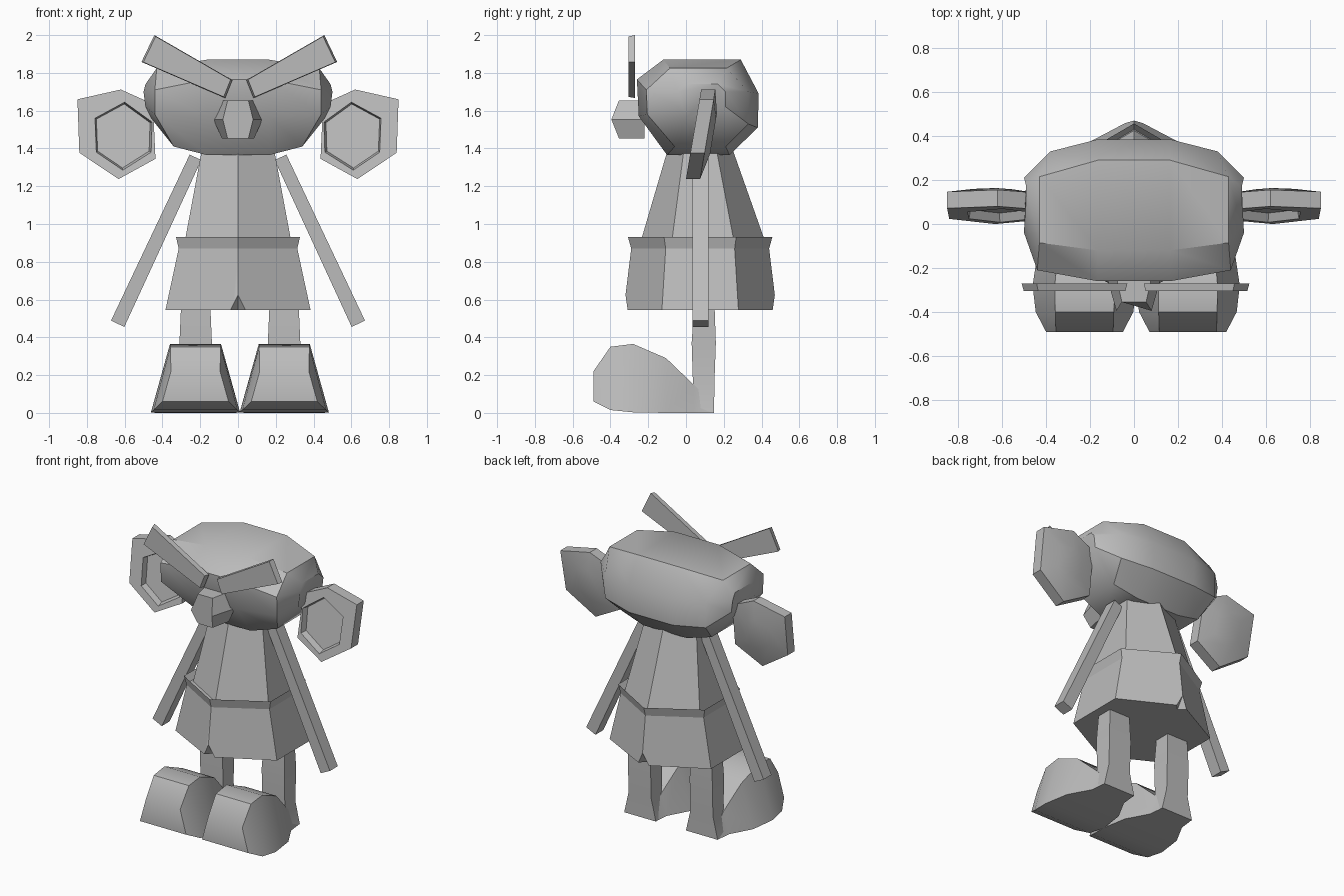
import bpy, bmesh, math
from mathutils import Vector

cube = bpy.data.objects.get("Cube")
if cube:
    bpy.data.objects.remove(cube, do_unlink=True)

GREY = (0.5, 0.5, 0.5, 1)
grey = bpy.data.materials.new("plain_grey")
grey.use_nodes = True
grey.diffuse_color = GREY
grey.node_tree.nodes["Principled BSDF"].inputs["Base Color"].default_value = GREY


def loft(name, rings, angle=35):
    """Skin equal-length rings of points and cap both ends."""
    bm = bmesh.new()
    loops = [[bm.verts.new(p) for p in ring] for ring in rings]
    n = len(loops[0])
    for a, b in zip(loops, loops[1:]):
        for i in range(n):
            j = (i + 1) % n
            bm.faces.new((a[i], a[j], b[j], b[i]))
    bm.faces.new(loops[0])
    bm.faces.new(loops[-1])
    bmesh.ops.recalc_face_normals(bm, faces=bm.faces)
    mesh = bpy.data.meshes.new(name)
    bm.to_mesh(mesh)
    bm.free()
    mesh.materials.append(grey)
    ob = bpy.data.objects.new(name, mesh)
    bpy.context.collection.objects.link(ob)
    bpy.ops.object.select_all(action='DESELECT')
    ob.select_set(True)
    bpy.context.view_layer.objects.active = ob
    bpy.ops.object.shade_smooth_by_angle(angle=math.radians(angle))
    return ob


def pair(name, rings, centre=0.0):
    """Make the left (+x) part and its mirrored right twin."""
    for side, s in (("left", 1), ("right", -1)):
        loft(f"{side}_{name}", [[(centre + s * x, y, z) for x, y, z in r] for r in rings])


def hexagon(half_width, ry, z, cy=0.075):
    pts = []
    for i in range(6):
        a = math.radians(60 * i - 90)
        pts.append((half_width / math.cos(math.pi / 6) * math.cos(a), cy + ry * math.sin(a), z))
    return pts


# Six-sided torso flowing into a skirt with a raised rim
body = loft("body_and_skirt", [
    hexagon(0.19, 0.17, 1.40),
    hexagon(0.285, 0.335, 0.89, 0.09),
    hexagon(0.30, 0.355, 0.89),
    hexagon(0.328, 0.382, 0.93),
    hexagon(0.314, 0.365, 0.87),
    hexagon(0.384, 0.405, 0.545),
], 20)

# Small notches in the hem, front and back
for y in (-0.33, 0.48):
    bpy.ops.mesh.primitive_cone_add(vertices=4, radius1=0.09, radius2=0, depth=0.14,
                                    location=(0, y, 0.57))
    cutter = bpy.context.object
    cutter.hide_render = True
    bpy.context.view_layer.objects.active = body
    mod = body.modifiers.new("notch", 'BOOLEAN')
    mod.operation = 'DIFFERENCE'
    mod.object = cutter
    bpy.ops.object.modifier_apply(modifier=mod.name)
    bpy.data.objects.remove(cutter, do_unlink=True)

# Head: yz sections lofted from side to side
face = [(-.12, 1.87), (-.26, 1.765), (-.25, 1.57), (-.10, 1.365),
        (.23, 1.365), (.38, 1.51), (.385, 1.69), (.29, 1.87)]
cheek = [(.43, -.085, 1.825), (.44, -.21, 1.71), (.44, -.205, 1.58), (.34, -.06, 1.41),
         (.34, .21, 1.41), (.38, .33, 1.53), (.38, .33, 1.70), (.43, .215, 1.825)]
temple = [(.49, 0, 1.74), (.5, -.04, 1.70), (.49, -.04, 1.62), (.46, 0, 1.56),
          (.46, .17, 1.56), (.49, .21, 1.62), (.5, .21, 1.70), (.49, .17, 1.74)]
half = [[(.165, y, z) for y, z in face], cheek, temple]
flip = [[(-x, y, z) for x, y, z in r] for r in half]
loft("head", flip[::-1] + half, 38)


# Nose: six-sided block with a creased front
def nose_ring(wide, narrow, y_mid, y_end):
    return [(-wide, y_mid, 1.553), (-narrow, y_end, 1.655), (narrow, y_end, 1.655),
            (wide, y_mid, 1.553), (narrow, y_end, 1.453), (-narrow, y_end, 1.453)]


nose = loft("nose", [nose_ring(.08, .055, -.395, -.355), nose_ring(.13, .085, -.22, -.22)])

# Eyebrows: slanted tapered slabs
brow = [Vector(p) for p in ((.45, 2.0), (.518, 1.858), (.075, 1.667), (.037, 1.762))]
mid = sum(brow, Vector((0, 0))) / 4
pair("eyebrow", [[(mid.x + (p.x - mid.x) * s, y, mid.y + (p.y - mid.y) * s) for p in brow]
                 for y, s in ((-.305, .96), (-.27, 1))], 0.007)

# Ears: tilted hexagonal dishes with a domed back
rim = [(.85, 1.66), (.62, 1.712), (.45, 1.635), (.437, 1.345), (.632, 1.238), (.84, 1.377)]
hole = [(.757, 1.56), (.6, 1.645), (.455, 1.54), (.46, 1.38), (.61, 1.285), (.75, 1.38)]


def ear_ring(outline, depth, scale=1.0):
    pts = []
    for x, z in outline:
        x, z = .635 + (x - .635) * scale, 1.48 + (z - 1.48) * scale
        pts.append((x, .08 + (z - 1.71) * .17 + depth, z))
    return pts


pair("ear", [ear_ring(hole, .04, .94), ear_ring(hole, 0), ear_ring(rim, 0),
             ear_ring(rim, .075), ear_ring(rim, .105, .45)])


# Arms: straight thin sticks
def box_ring(x, z, dx, dz):
    return [(x - dx, .035, z - dz), (x + dx, .035, z + dz),
            (x + dx, .12, z + dz), (x - dx, .12, z - dz)]


pair("arm", [box_ring(.225, 1.353, .031, .014), box_ring(.637, .472, .035, .017)])


# Legs: square posts with a slight knee and flared heel
def leg_ring(z, y0, y1, w):
    return [(.234 - w, y0, z), (.234 + w, y0, z), (.234 + w, y1, z), (.234 - w, y1, z)]


pair("leg", [leg_ring(.60, .045, .15, .076), leg_ring(.37, .03, .158, .086),
             leg_ring(.15, .037, .15, .085), leg_ring(0, .037, .149, .12)], 0.01)


# Feet: big rounded shoes with trapezoid sections
def foot_ring(y, z0, z1, w0, w1):
    return [(.235 - w0, y, z0), (.235 + w0, y, z0), (.235 + w1, y, z1), (.235 - w1, y, z1)]


pair("shoe", [foot_ring(-.49, .06, .22, .175, .13), foot_ring(-.40, .015, .35, .222, .133),
              foot_ring(-.28, .003, .365, .236, .135), foot_ring(-.106, 0, .29, .21, .12),
              foot_ring(.04, 0, .15, .13, .09), foot_ring(.13, 0, .06, .12, .09)], 0.01)
